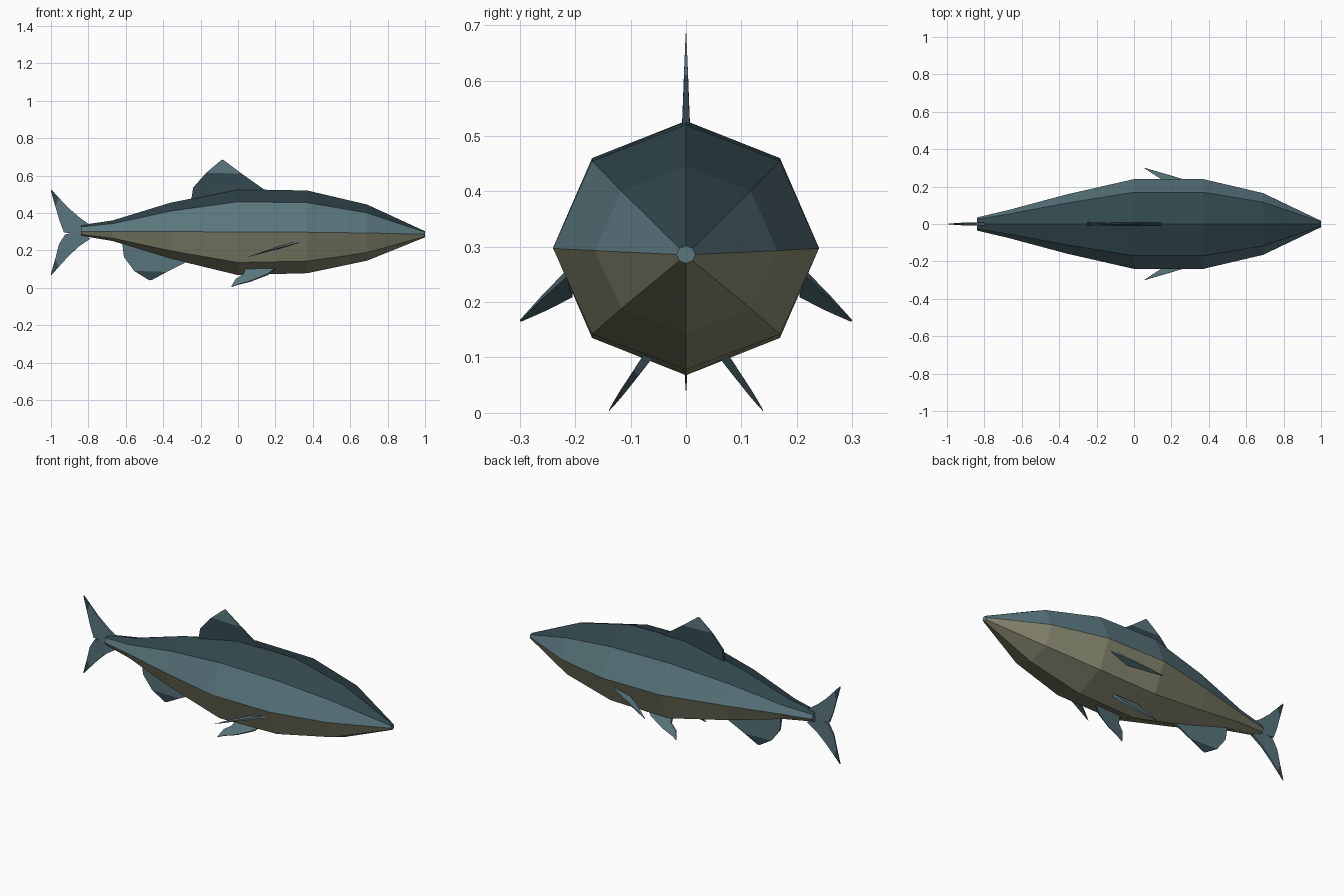
import bpy, bmesh, math
from mathutils import Vector

cube = bpy.data.objects.get("Cube")
if cube:
    bpy.data.objects.remove(cube)


def material(name, rgb):
    m = bpy.data.materials.new(name)
    m.use_nodes = True
    colour = (*rgb, 1)
    m.diffuse_color = colour
    m.node_tree.nodes["Principled BSDF"].inputs["Base Color"].default_value = colour
    return m


MATS = [material("slate blue", (0.10, 0.18, 0.205)),
        material("dark back", (0.032, 0.064, 0.077)),
        material("olive belly", (0.26, 0.26, 0.175))]
SLATE, DARK, BELLY = range(3)


def finish(bm, name):
    bmesh.ops.recalc_face_normals(bm, faces=bm.faces)
    mesh = bpy.data.meshes.new(name)
    bm.to_mesh(mesh)
    bm.free()
    for m in MATS:
        mesh.materials.append(m)
    obj = bpy.data.objects.new(name, mesh)
    bpy.context.collection.objects.link(obj)
    return obj


def build_body():
    # station: x, half width, top, middle, bottom
    stations = [(-0.84, 0.035, 0.335, 0.302, 0.278),
                (-0.67, 0.075, 0.36, 0.302, 0.25),
                (-0.36, 0.158, 0.455, 0.301, 0.155),
                (0.0, 0.24, 0.527, 0.298, 0.068),
                (0.37, 0.24, 0.52, 0.297, 0.078),
                (0.69, 0.165, 0.445, 0.293, 0.145),
                (1.0, 0.017, 0.302, 0.286, 0.27)]
    bm = bmesh.new()
    rings = []
    for x, w, top, mid, low in stations:
        ring = []
        for i in range(8):
            a = i * math.pi / 4
            s = math.sin(a)
            h = top - mid if s > 0 else mid - low
            ring.append(bm.verts.new((x, w * math.cos(a), mid + h * s)))
        rings.append(ring)
    # strips: dark back, slate flanks, olive belly
    for r, q in zip(rings, rings[1:]):
        for i in range(8):
            j = (i + 1) % 8
            f = bm.faces.new((r[i], r[j], q[j], q[i]))
            f.material_index = BELLY if i > 3 else DARK if i in (1, 2) else SLATE
    bm.faces.new(rings[0])
    bm.faces.new(rings[-1])
    finish(bm, "body")


def fin(name, rows, thick, colours):
    """Tapered blade: rows of (front, rear) points from root to tip."""
    rows = [[Vector(p) for p in row] for row in rows]
    f, r = rows[0]
    n = (r - f).cross(rows[-1][0] - f).normalized()
    bm = bmesh.new()
    loops = []
    for k, (a, b) in enumerate(rows):
        off = n * (thick * (1 - k / (len(rows) - 1)) + 0.0006)
        loops.append([bm.verts.new(p) for p in (a + off, b + off, b - off, a - off)])
    for lo, hi, c in zip(loops, loops[1:], colours):
        for i in range(4):
            j = (i + 1) % 4
            bm.faces.new((lo[i], lo[j], hi[j], hi[i])).material_index = c
    bm.faces.new(loops[0])
    bm.faces.new(loops[-1]).material_index = colours[-1]
    finish(bm, name)


def flat(rows):
    return [[(x, 0, z) for x, z in row] for row in rows]


build_body()

# Fins on the centre line
fin("dorsal_fin", flat([[(0.18, 0.49), (-0.25, 0.47)],
                        [(0.14, 0.525), (-0.24, 0.535)],
                        [(0.02, 0.61), (-0.17, 0.615)],
                        [(-0.08, 0.685), (-0.09, 0.682)]]),
    0.009, [DARK, DARK, SLATE])
fin("anal_fin", flat([[(-0.24, 0.16), (-0.62, 0.25)],
                      [(-0.29, 0.13), (-0.61, 0.165)],
                      [(-0.38, 0.085), (-0.555, 0.09)],
                      [(-0.46, 0.042), (-0.475, 0.04)]]),
    0.008, [SLATE, SLATE, DARK])
fin("upper_tail_fin", flat([[(-0.79, 0.335), (-0.84, 0.29)],
                            [(-0.85, 0.378), (-0.93, 0.295)],
                            [(-0.91, 0.43), (-0.955, 0.36)],
                            [(-0.96, 0.484), (-0.975, 0.43)],
                            [(-0.998, 0.525), (-1.0, 0.515)]]),
    0.008, [SLATE, SLATE, SLATE, DARK])
fin("lower_tail_fin", flat([[(-0.79, 0.262), (-0.84, 0.305)],
                            [(-0.85, 0.222), (-0.925, 0.285)],
                            [(-0.91, 0.165), (-0.957, 0.233)],
                            [(-0.96, 0.11), (-0.977, 0.155)],
                            [(-0.998, 0.067), (-1.0, 0.075)]]),
    0.008, [SLATE, SLATE, SLATE, DARK])

# Paired fins
for side, s in (("left", 1), ("right", -1)):
    # In names, left and right follow the +y and -y flanks of the fish
    fin(side + "_pectoral_fin",
        [[(0.34, s * 0.215, 0.252), (0.22, s * 0.205, 0.215)],
         [(0.20, s * 0.258, 0.211), (0.13, s * 0.25, 0.189)],
         [(0.058, s * 0.30, 0.167), (0.055, s * 0.298, 0.165)]],
        0.006, [SLATE, SLATE])

    def slant(rows):
        return [[(x, s * (0.07 + (0.1 - z) * 0.72), z) for x, z in row] for row in rows]

    fin(side + "_pelvic_fin",
        slant([[(0.21, 0.11), (0.04, 0.11)],
               [(0.16, 0.072), (0.03, 0.07)],
               [(0.07, 0.036), (-0.012, 0.045)],
               [(0.0, 0.017), (-0.028, 0.02)],
               [(-0.034, 0.004), (-0.036, 0.006)]]),
        0.008, [SLATE] * 4)
